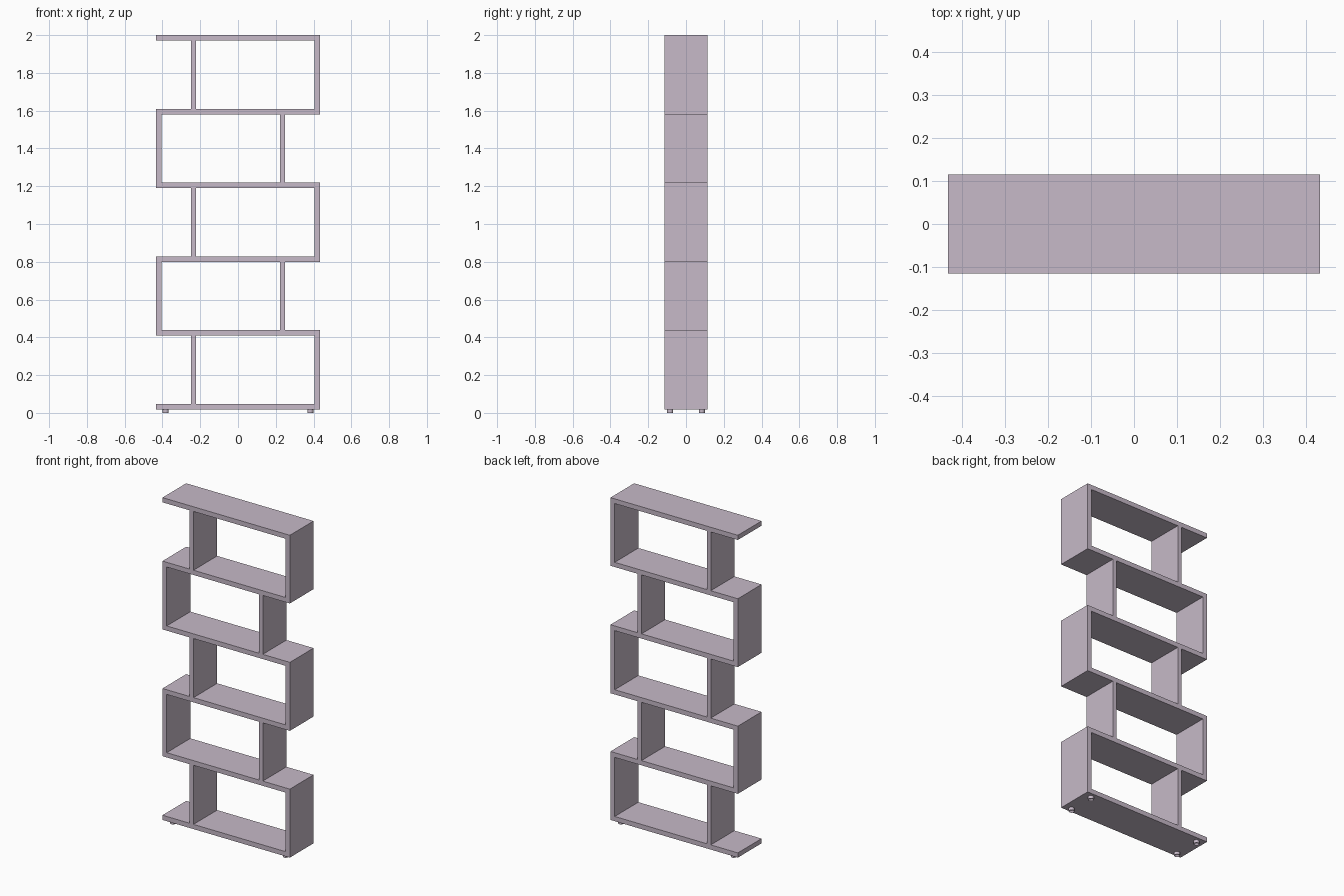
import bpy, bmesh
from mathutils import Matrix

if "Cube" in bpy.data.objects:
    bpy.data.objects.remove(bpy.data.objects["Cube"])

lilac = bpy.data.materials.new("pale_lilac_grey")
lilac.diffuse_color = (0.57, 0.49, 0.58, 1)
lilac.use_nodes = True
lilac.node_tree.nodes["Principled BSDF"].inputs["Base Color"].default_value = lilac.diffuse_color

T = 0.029             # board thickness
W, D = 0.433, 0.115   # half width, half depth
TOPS = [0.048, 0.44, 0.827, 1.219, 1.61, 2.0]


def finish(name, bm):
    me = bpy.data.meshes.new(name)
    bm.to_mesh(me)
    bm.free()
    me.materials.append(lilac)
    ob = bpy.data.objects.new(name, me)
    bpy.context.collection.objects.link(ob)
    return ob


def board(name, x0, x1, z0, z1):
    bm = bmesh.new()
    m = Matrix.Translation(((x0 + x1) / 2, 0, (z0 + z1) / 2)) @ Matrix.Diagonal((x1 - x0, 2 * D, z1 - z0, 1))
    bmesh.ops.create_cube(bm, size=1, matrix=m)
    return finish(name, bm)


# Shelves, trimmed where a side panel closes the end
for i, z in enumerate(TOPS):
    right = W - T
    left = -W if i in (0, 5) else -W + T
    board(f"shelf_{i}", left, right, z - T, z)

# Side panels alternate right and left; dividers sit on the opposite side
for i in range(5):
    s = 1 if i % 2 == 0 else -1
    lo, hi = TOPS[i], TOPS[i + 1]
    a, b = sorted((s * (W - T), s * W))
    board(f"side_panel_{i}", a, b, lo - T, hi)
    a, b = sorted((-s * 0.222, -s * 0.249))
    board(f"divider_{i}", a, b, lo, hi - T)

# Small round feet with a recessed screw hole
FH = TOPS[0] - T
for sx in (-1, 1):
    for sy in (-1, 1):
        bm = bmesh.new()
        bmesh.ops.create_cone(bm, cap_ends=True, segments=24, radius1=0.016, radius2=0.016, depth=FH,
                              matrix=Matrix.Translation((sx * 0.383, sy * 0.084, FH / 2)))
        bm.normal_update()
        under = [f for f in bm.faces if f.normal.z < -0.9]
        bmesh.ops.inset_region(bm, faces=under, thickness=0.009)
        bmesh.ops.translate(bm, verts=under[0].verts, vec=(0, 0, 0.01))
        ob = finish(f"foot_{'left' if sx < 0 else 'right'}_{'front' if sy < 0 else 'back'}", bm)
        bpy.context.view_layer.objects.active = ob
        ob.select_set(True)
        bpy.ops.object.shade_smooth_by_angle()
        ob.select_set(False)
